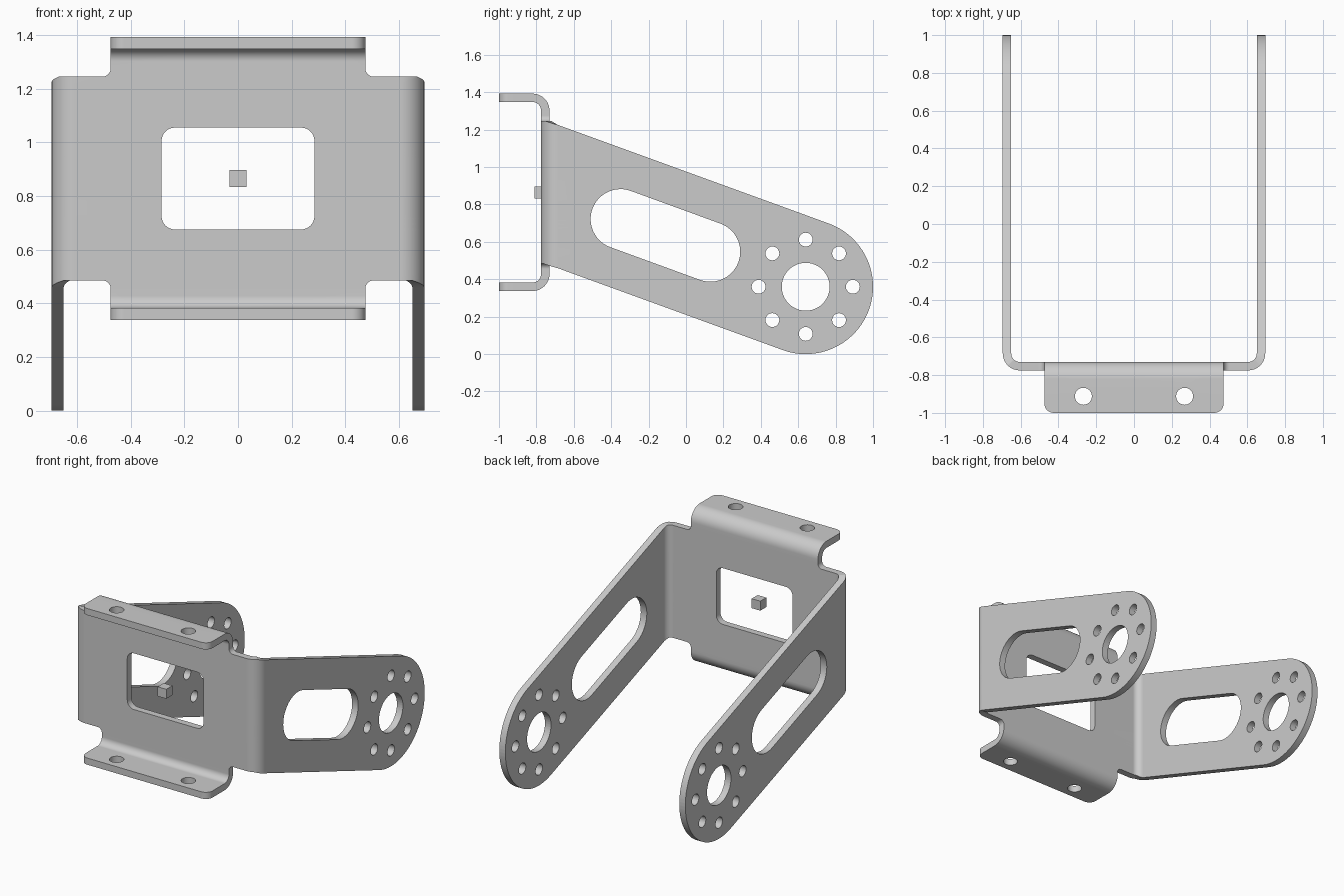
import bpy, bmesh
from math import sin, cos, tan, pi, radians

if "Cube" in bpy.data.objects:
    bpy.data.objects.remove(bpy.data.objects["Cube"])

T = 0.045                    # sheet thickness
R = 0.0675                   # mid-sheet bend radius
A = R * pi / 2               # bend arc length
C = 0.865                    # plate centre height
UB, VB = 0.605, 0.4375       # bend starts: arms (x), flanges (z from centre)
PLATE_Y = -0.7525
SL = radians(20)             # arm slope


def arc(cx, cy, r, a0, a1, n=8):
    return [(cx + r * cos(radians(a0 + (a1 - a0) * i / n)),
             cy + r * sin(radians(a0 + (a1 - a0) * i / n))) for i in range(n + 1)]


def circle(cx, cy, r, n=32):
    return arc(cx, cy, r, 0, 360, n)[:-1]


def arm_u(y):                # arm y position -> flat pattern position
    return UB + A + y - (PLATE_Y + R)


# Flat pattern outline, right half from bottom to top, then mirrored
L = VB + A + 0.18
hub_u, hub_z, hub_r = arm_u(0.64), 0.36, 0.36
lo = (hub_u - hub_r * sin(SL), hub_z - hub_r * cos(SL))
hi = (hub_u + hub_r * sin(SL), hub_z + hub_r * cos(SL))
right = arc(0.425, C - L + 0.05, 0.05, -90, 0)
right += arc(0.505, C - 0.41, 0.03, 180, 90)
right += [(lo[0] - (0.485 - lo[1]) / tan(SL), 0.485)]
right += arc(hub_u, hub_z, hub_r, -110, 70, 48)
right += [(hi[0] - (1.245 - hi[1]) / tan(SL), 1.245)]
right += arc(0.505, C + 0.41, 0.03, 270, 180)
right += arc(0.425, C + L - 0.05, 0.05, 0, 90)
loops = [right + [(-u, v) for u, v in reversed(right)]]

# Central window
W, H, r = 0.285, 0.19, 0.05
loops.append(arc(W - r, C + H - r, r, 0, 90) + arc(r - W, C + H - r, r, 90, 180)
             + arc(r - W, C - H + r, r, 180, 270) + arc(W - r, C - H + r, r, 270, 360))

# Arm slot, hub hole, bolt circle and flange holes
arm = [arc(arm_u(-0.35), 0.722, 0.16, 70, 250, 24) + arc(arm_u(0.13), 0.547, 0.16, -110, 70, 24),
       circle(hub_u, hub_z, 0.128, 48)]
for i in range(8):
    a = i * pi / 4
    arm.append(circle(hub_u + 0.252 * cos(a), hub_z + 0.252 * sin(a), 0.037, 24))
for s in (-1, 1):
    arm.append(circle(0.268, C + s * (VB + A + 0.092), 0.045))
for hole in arm:
    loops += [hole, [(-u, v) for u, v in hole]]

# Fill the flat pattern as a slab
curve = bpy.data.curves.new("flat_pattern", 'CURVE')
curve.dimensions, curve.fill_mode, curve.extrude = '2D', 'BOTH', T / 2
for pts in loops:
    sp = curve.splines.new('POLY')
    sp.points.add(len(pts) - 1)
    for p, (u, v) in zip(sp.points, pts):
        p.co = (u, v, 0, 1)
    sp.use_cyclic_u = True
flat = bpy.data.objects.new("flat_pattern", curve)
bpy.context.collection.objects.link(flat)
bpy.context.view_layer.update()
mesh = bpy.data.meshes.new_from_object(flat.evaluated_get(bpy.context.evaluated_depsgraph_get()))
bpy.data.objects.remove(flat)

# Cut bend lines, then fold arms back and flanges forward
bm = bmesh.new()
bm.from_mesh(mesh)
bmesh.ops.remove_doubles(bm, verts=bm.verts, dist=1e-5)
N = 10
for i in range(N + 1):
    for s in (-1, 1):
        for co, no in (((s * (UB + A * i / N), 0, 0), (1, 0, 0)),
                       ((0, C + s * (VB + A * i / N), 0), (0, 1, 0))):
            bmesh.ops.bisect_plane(bm, geom=bm.verts[:] + bm.edges[:] + bm.faces[:],
                                   dist=1e-5, plane_co=co, plane_no=no)
for vert in bm.verts:
    u, v, w = vert.co
    x, y, z = u, PLATE_Y - w, v
    su, sv = (1 if u > 0 else -1), (1 if v > C else -1)
    du, dv = abs(u) - UB, abs(v - C) - VB
    if du > 0:
        t = min(du / R, pi / 2)
        x = su * (UB + (R + w) * sin(t))
        y = PLATE_Y + R - (R + w) * cos(t) + max(du - A, 0)
    elif dv > 0 and abs(u) < 0.5:
        t = min(dv / R, pi / 2)
        z = C + sv * (VB + (R - w) * sin(t))
        y = PLATE_Y - R + (R - w) * cos(t) - max(dv - A, 0)
    vert.co = (x, y, z)
bmesh.ops.recalc_face_normals(bm, faces=bm.faces)
bm.to_mesh(mesh)
bm.free()
mesh.name = "bracket"
mesh.materials.clear()
bracket = bpy.data.objects.new("bracket", mesh)
bpy.context.collection.objects.link(bracket)
bpy.context.view_layer.objects.active = bracket
bracket.select_set(True)
bpy.ops.object.shade_smooth_by_angle(angle=radians(30))
wn = bracket.modifiers.new("weighted_normals", 'WEIGHTED_NORMAL')
wn.keep_sharp = True

# Small cube floating in the window
bpy.ops.mesh.primitive_cube_add(size=0.064, location=(0, -0.779, C))
bpy.context.object.name = "centre_cube"
